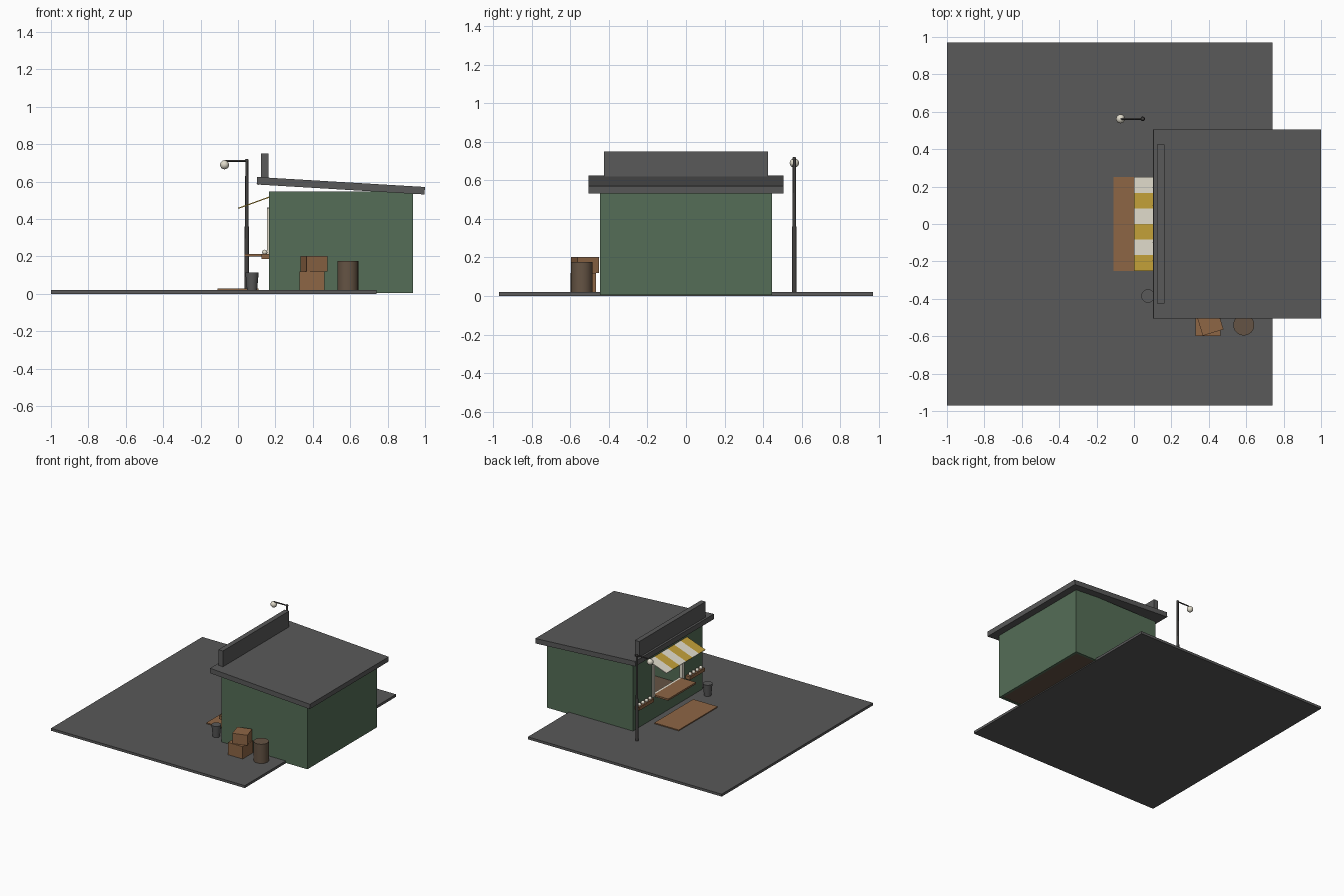
import bpy, bmesh, math
from mathutils import Vector

cube = bpy.data.objects.get("Cube")
if cube:
    bpy.data.objects.remove(cube, do_unlink=True)


def material(name, r, g, b):
    m = bpy.data.materials.new(name)
    m.use_nodes = True
    m.diffuse_color = (r, g, b, 1)
    m.node_tree.nodes["Principled BSDF"].inputs["Base Color"].default_value = (r, g, b, 1)
    m.node_tree.nodes["Principled BSDF"].inputs["Roughness"].default_value = 0.8
    return m


GREY = material("asphalt grey", 0.1, 0.1, 0.1)
DARK = material("dark metal", 0.055, 0.052, 0.05)
GREEN = material("wall green", 0.09, 0.155, 0.095)
WOOD = material("warm wood", 0.27, 0.133, 0.06)
OLD_WOOD = material("dark wood", 0.13, 0.088, 0.058)
CREAM = material("cream", 0.75, 0.71, 0.6)
YELLOW = material("awning yellow", 0.54, 0.35, 0.04)


def finish(name, bm, mat):
    mesh = bpy.data.meshes.new(name)
    bm.to_mesh(mesh)
    bm.free()
    ob = bpy.data.objects.new(name, mesh)
    bpy.context.collection.objects.link(ob)
    if mat:
        mesh.materials.append(mat)
    return ob


def smooth(ob):
    bpy.ops.object.select_all(action="DESELECT")
    ob.select_set(True)
    bpy.context.view_layer.objects.active = ob
    bpy.ops.object.shade_smooth_by_angle(angle=math.radians(40))
    return ob


def box(name, x, y, z, mat):
    """Box from (low, high) ranges, with its origin at its centre."""
    bm = bmesh.new()
    bmesh.ops.create_cube(bm, size=1)
    bmesh.ops.scale(bm, vec=[r[1] - r[0] for r in (x, y, z)], verts=bm.verts)
    ob = finish(name, bm, mat)
    ob.location = [sum(r) / 2 for r in (x, y, z)]
    return ob


def rod(name, start, end, r1, r2, mat, sides=16):
    a, b = Vector(start), Vector(end)
    bm = bmesh.new()
    bmesh.ops.create_cone(bm, cap_ends=True, segments=sides, radius1=r1, radius2=r2,
                          depth=(b - a).length)
    ob = finish(name, bm, mat)
    ob.location = (a + b) / 2
    ob.rotation_euler = (b - a).to_track_quat("Z", "Y").to_euler()
    return smooth(ob)


def ball(name, centre, radius, mat, u=12, v=8):
    bm = bmesh.new()
    bmesh.ops.create_uvsphere(bm, u_segments=u, v_segments=v, radius=radius)
    ob = finish(name, bm, mat)
    ob.location = centre
    return smooth(ob)


def cut(ob, cutter):
    mod = ob.modifiers.new("cut", "BOOLEAN")
    mod.object = cutter
    mod.solver = "EXACT"
    cutter.hide_render = True
    bpy.context.view_layer.objects.active = ob
    bpy.ops.object.modifier_apply(modifier=mod.name)
    bpy.data.objects.remove(cutter, do_unlink=True)


# Ground and doormat
box("ground_slab", (-1, 0.74), (-0.97, 0.97), (0, 0.02), GREY)
box("door_mat", (-0.11, 0.11), (-0.25, 0.25), (0.02, 0.028), WOOD)

# Hollow walls with a serving window in the -x side
walls = box("walls", (0.165, 0.935), (-0.445, 0.445), (0.004, 0.548), GREEN)
cut(walls, box("room_cutter", (0.185, 0.915), (-0.425, 0.425), (-0.1, 0.525), None))
cut(walls, box("window_cutter", (0.1, 0.25), (-0.18, 0.18), (0.21, 0.45), None))
box("floor", (0.184, 0.916), (-0.426, 0.426), (0.008, 0.026), OLD_WOOD)

# Sloping roof and sign board
roof = box("roof", (0.101, 0.999), (-0.505, 0.505), (0.558, 0.598), GREY)
roof.rotation_euler.y = math.radians(3.4)
box("sign_board", (0.122, 0.162), (-0.425, 0.425), (0.6, 0.75), GREY)

# Window frame and serving counter
for side, s in (("left", 1), ("right", -1)):
    box("window_post_" + side, (0.155, 0.185), sorted((s * 0.178, s * 0.2)), (0.2, 0.46), CREAM)
for part, z in (("top", 0.45), ("bottom", 0.2)):
    box("window_rail_" + part, (0.156, 0.185), (-0.178, 0.178), (z, z + 0.012), CREAM)
box("counter", (0.035, 0.165), (-0.178, 0.178), (0.199, 0.213), WOOD)

# Striped awning
bm = bmesh.new()
bmesh.ops.create_grid(bm, x_segments=1, y_segments=6, size=0.5)
for v in bm.verts:
    t = v.co.x + 0.5
    v.co = (0.166 * t, v.co.y * 0.5, 0.46 + 0.06 * t)
for f in bm.faces:
    stripe = int((f.calc_center_median().y + 0.25) / (0.5 / 6))
    f.material_index = stripe % 2
awning = finish("awning", bm, YELLOW)
awning.data.materials.append(CREAM)
awning.modifiers.new("thickness", "SOLIDIFY").thickness = 0.006

# Flower boxes beside the window
for side, s in (("left", 1), ("right", -1)):
    box("flower_box_" + side, (0.125, 0.165), (s * 0.325 - 0.095, s * 0.325 + 0.095),
        (0.186, 0.213), WOOD)
    for i in range(4):
        y = s * 0.325 + (i - 1.5) * 0.045
        ball(f"flower_{side}_{i}", (0.143, y, 0.222), 0.014, CREAM)

# Row of small bulbs under the roof edge
for i in range(9):
    ball(f"eave_bulb_{i}", (0.109, (i - 4) * 0.097, 0.592), 0.009, DARK)

# Street lamp
rod("lamp_pole_lower", (0.047, 0.562, 0.02), (0.047, 0.562, 0.36), 0.012, 0.011, DARK)
rod("lamp_pole_upper", (0.047, 0.562, 0.36), (0.047, 0.562, 0.715), 0.009, 0.008, DARK)
ball("lamp_pole_knob", (0.047, 0.562, 0.712), 0.01, DARK)
rod("lamp_arm", (0.047, 0.562, 0.711), (-0.072, 0.562, 0.711), 0.005, 0.005, DARK)
ball("lamp_globe", (-0.072, 0.562, 0.69), 0.024, CREAM, 16, 12)

# Bin, crates and barrel
rod("bin", (0.075, -0.385, 0.02), (0.075, -0.385, 0.115), 0.027, 0.036, GREY, 20)
box("lower_crate", (0.33, 0.462), (-0.6, -0.468), (0.02, 0.12), WOOD)
crate = box("upper_crate", (0.348, 0.464), (-0.583, -0.467), (0.12, 0.203), WOOD)
crate.rotation_euler.z = math.radians(17)
rod("barrel", (0.587, -0.54, 0.02), (0.587, -0.54, 0.176), 0.056, 0.056, OLD_WOOD, 24)
